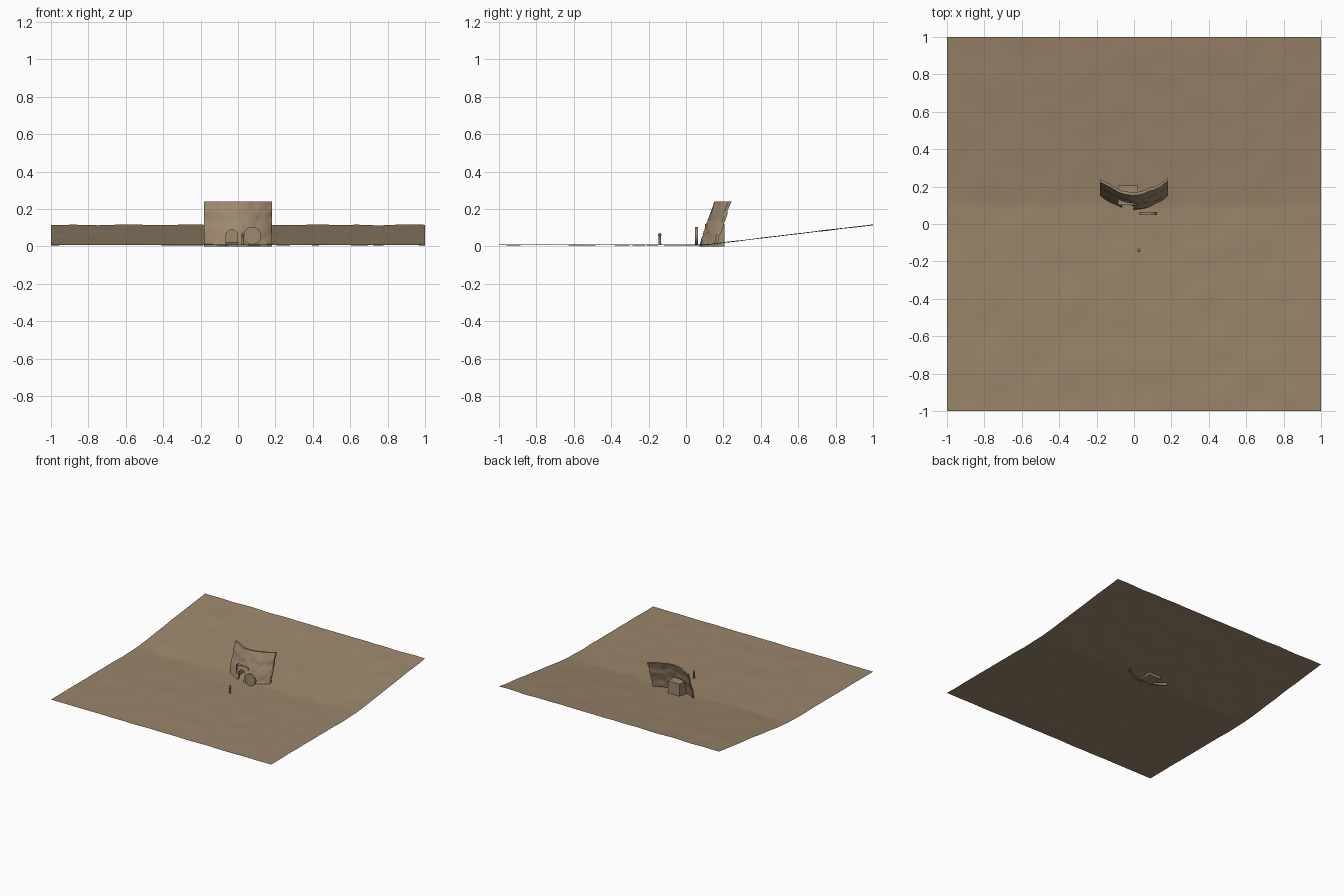
import bpy, bmesh, math
from mathutils import Matrix, Vector, noise

cube = bpy.data.objects.get("Cube")
if cube:
    bpy.data.objects.remove(cube, do_unlink=True)


def material(name, rgb):
    m = bpy.data.materials.new(name)
    m.use_nodes = True
    m.diffuse_color = (*rgb, 1)
    m.node_tree.nodes["Principled BSDF"].inputs["Base Color"].default_value = (*rgb, 1)
    return m


earth = material("dusty earth", (0.32, 0.235, 0.145))
rock = material("tan rock", (0.34, 0.25, 0.16))
cloth = material("brown cloth", (0.25, 0.18, 0.115))


def finish(name, bm, mat, smooth=None):
    bmesh.ops.recalc_face_normals(bm, faces=bm.faces)
    mesh = bpy.data.meshes.new(name)
    bm.to_mesh(mesh)
    bm.free()
    mesh.materials.append(mat)
    obj = bpy.data.objects.new(name, mesh)
    bpy.context.collection.objects.link(obj)
    if smooth is not None:
        for p in mesh.polygons:
            p.use_smooth = True
        mesh.set_sharp_from_angle(angle=math.radians(smooth))
    return obj


def bumps(x, y, z, freq):
    return noise.noise(Vector((x, y, z)) * freq)


# Ground: a flat plain that slopes up behind the cliff
bm = bmesh.new()
bmesh.ops.create_grid(bm, x_segments=80, y_segments=80, size=1)
for v in bm.verts:
    x, y, _ = v.co
    v.co.z = 0.008 + 0.119 * max(0, y - 0.1) + 0.004 * bumps(x, y, 0, 6)
ground = finish("ground", bm, earth, 60)
if ground.data.polygons[0].normal.z < 0:
    ground.data.flip_normals()

# Cliff: a bowed slab leaning back, bulging forward in the middle
COLS, ROWS, THICK = 32, 20, 0.016
bm = bmesh.new()
layers = []
for back in (0, THICK):
    rows = []
    for j in range(ROWS + 1):
        z = 0.24 * j / ROWS
        row = []
        for i in range(COLS + 1):
            x = -0.183 + 0.366 * i / COLS
            bow = 0.075 * (abs(x) / 0.183) ** 1.7
            lean = 0.08 * (z / 0.24) ** 1.15
            rough = 0.008 * bumps(x, 0, z, 18) + 0.004 * bumps(x, 3, z, 45)
            row.append(bm.verts.new((x, 0.073 + bow + lean + rough + back, z)))
        rows.append(row)
    layers.append(rows)
    for a, b in zip(rows, rows[1:]):
        for i in range(COLS):
            bm.faces.new((a[i], a[i + 1], b[i + 1], b[i]))
front, rear = layers
edges = [(front[0], rear[0]), (front[-1], rear[-1])]
edges += [([r[k] for r in front], [r[k] for r in rear]) for k in (0, -1)]
for a, b in edges:
    for i in range(len(a) - 1):
        bm.faces.new((a[i], a[i + 1], b[i + 1], b[i]))
cliff = finish("cliff", bm, rock, 50)

# Arched doorway cut through the cliff
DOOR_X, DOOR_R, SPRING = -0.033, 0.031, 0.058
bm = bmesh.new()
outline = [(DOOR_X - DOOR_R, -0.02), (DOOR_X + DOOR_R, -0.02)]
for k in range(13):
    a = math.pi * k / 12
    outline.append((DOOR_X + DOOR_R * math.cos(a), SPRING + DOOR_R * math.sin(a)))
face = bm.faces.new([bm.verts.new((x, 0.0, z)) for x, z in outline])
ext = bmesh.ops.extrude_face_region(bm, geom=[face])
bmesh.ops.translate(bm, vec=(0, 0.18, 0),
                    verts=[g for g in ext["geom"] if isinstance(g, bmesh.types.BMVert)])
cutter = finish("doorway_cutter", bm, rock)
cutter.hide_render = True
mod = cliff.modifiers.new("doorway", 'BOOLEAN')
mod.operation, mod.solver, mod.object = 'DIFFERENCE', 'EXACT', cutter
bpy.context.view_layer.update()
cut = bpy.data.meshes.new_from_object(cliff.evaluated_get(bpy.context.evaluated_depsgraph_get()))
cliff.modifiers.clear()
cliff.data = cut
bpy.data.objects.remove(cutter, do_unlink=True)

# Chamber behind the doorway, open toward the front
bm = bmesh.new()
bmesh.ops.create_cube(bm, size=1, matrix=Matrix.Translation((DOOR_X, 0.153, 0.06))
                      @ Matrix.Diagonal((0.107, 0.104, 0.12, 1)))
bm.normal_update()
bmesh.ops.delete(bm, geom=[f for f in bm.faces if f.normal.y < -0.9], context='FACES')
finish("chamber", bm, rock)

# Round stone leaning beside the doorway
bm = bmesh.new()
bmesh.ops.create_cone(bm, cap_ends=True, segments=40, radius1=0.047, radius2=0.047, depth=0.016,
                      matrix=Matrix.Translation((0.076, 0.055, 0.057))
                      @ Matrix.Rotation(math.pi / 2, 4, 'X'))
finish("round_stone", bm, rock, 40)

# Small standing figure: robe and head
FIG = (0.026, -0.14)
bm = bmesh.new()
bmesh.ops.create_cone(bm, cap_ends=True, segments=16, radius1=0.008, radius2=0.006, depth=0.048,
                      matrix=Matrix.Translation((*FIG, 0.031)))
finish("figure_body", bm, cloth, 40)
bm = bmesh.new()
bmesh.ops.create_uvsphere(bm, u_segments=16, v_segments=10, radius=0.009,
                          matrix=Matrix.Translation((*FIG, 0.062)))
finish("figure_head", bm, cloth, 60)
